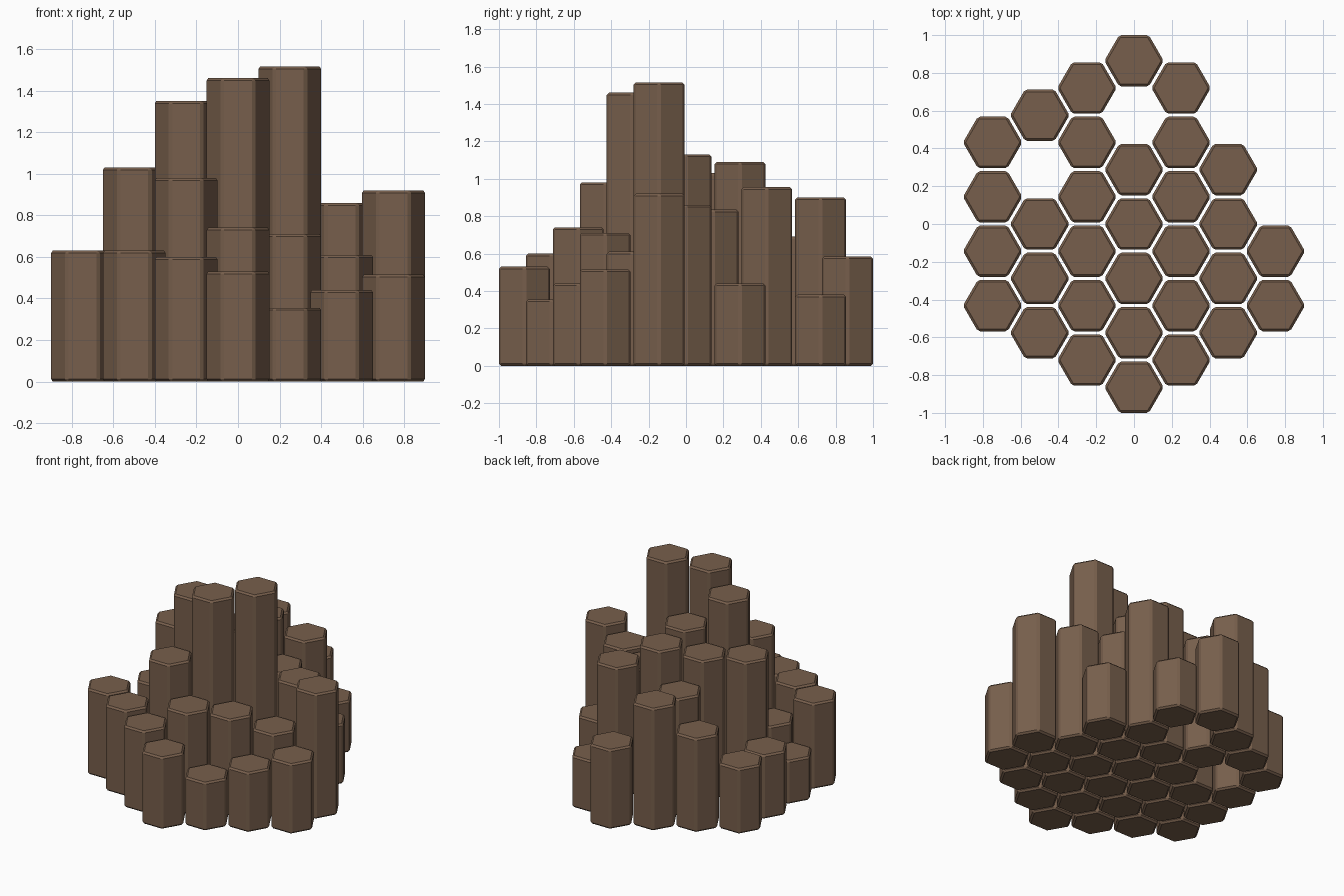
import bpy
import bmesh
from math import cos, sin, pi, sqrt

cube = bpy.data.objects.get("Cube")
if cube:
    bpy.data.objects.remove(cube, do_unlink=True)

APOTHEM = 0.136               # half the flat-to-flat width of a column
RADIUS = APOTHEM * 2 / sqrt(3)
ROW_STEP = 0.288              # spacing of columns along y
FILE_STEP = ROW_STEP * sqrt(3) / 2
BEVEL = 0.012

# Column heights, one list per file from right (-x) to left (+x), each from
# front to back; None marks a missing column.
FILES = [
    [0.63, 0.32, 0.47, 0.48],
    [0.63, 0.45, 1.03, None, 0.69],
    [0.60, 0.98, 1.35, 1.03, 0.86, 0.90],
    [0.53, 0.74, 1.46, 1.13, 1.09, None, 0.585],
    [0.355, 0.71, 1.515, 0.835, 0.955, 0.38],
    [0.44, 0.61, 0.86, 0.44, None],
    [0.515, 0.92, None, None],
]

stone = bpy.data.materials.new("brown_stone")
stone.use_nodes = True
colour = (0.185, 0.114, 0.072, 1)
stone.diffuse_color = colour
shader = next(n for n in stone.node_tree.nodes if n.type == "BSDF_PRINCIPLED")
shader.inputs["Base Color"].default_value = colour
shader.inputs["Roughness"].default_value = 0.8


def hex_column(name, x, y, height):
    """Hexagonal prism with points along x and all edges chamfered."""
    bm = bmesh.new()
    ring = [bm.verts.new((RADIUS * cos(i * pi / 3), RADIUS * sin(i * pi / 3), 0))
            for i in range(6)]
    base = bm.faces.new(ring)
    top = bmesh.ops.extrude_face_region(bm, geom=[base], use_keep_orig=True)
    top_verts = [g for g in top["geom"] if isinstance(g, bmesh.types.BMVert)]
    bmesh.ops.translate(bm, verts=top_verts, vec=(0, 0, height))
    bmesh.ops.recalc_face_normals(bm, faces=bm.faces)
    mesh = bpy.data.meshes.new(name)
    bm.to_mesh(mesh)
    bm.free()
    mesh.materials.append(stone)
    column = bpy.data.objects.new(name, mesh)
    column.location = (x, y, 0)
    bpy.context.collection.objects.link(column)
    chamfer = column.modifiers.new("chamfer", "BEVEL")
    chamfer.width = BEVEL
    chamfer.segments = 1
    chamfer.limit_method = "ANGLE"


# Honeycomb cluster of columns
for f, heights in enumerate(FILES):
    x = (f - len(FILES) // 2) * FILE_STEP
    for r, height in enumerate(heights):
        if height is not None:
            y = (r - (len(heights) - 1) / 2) * ROW_STEP
            hex_column(f"column_{f + 1}_{r + 1}", x, y, height)
